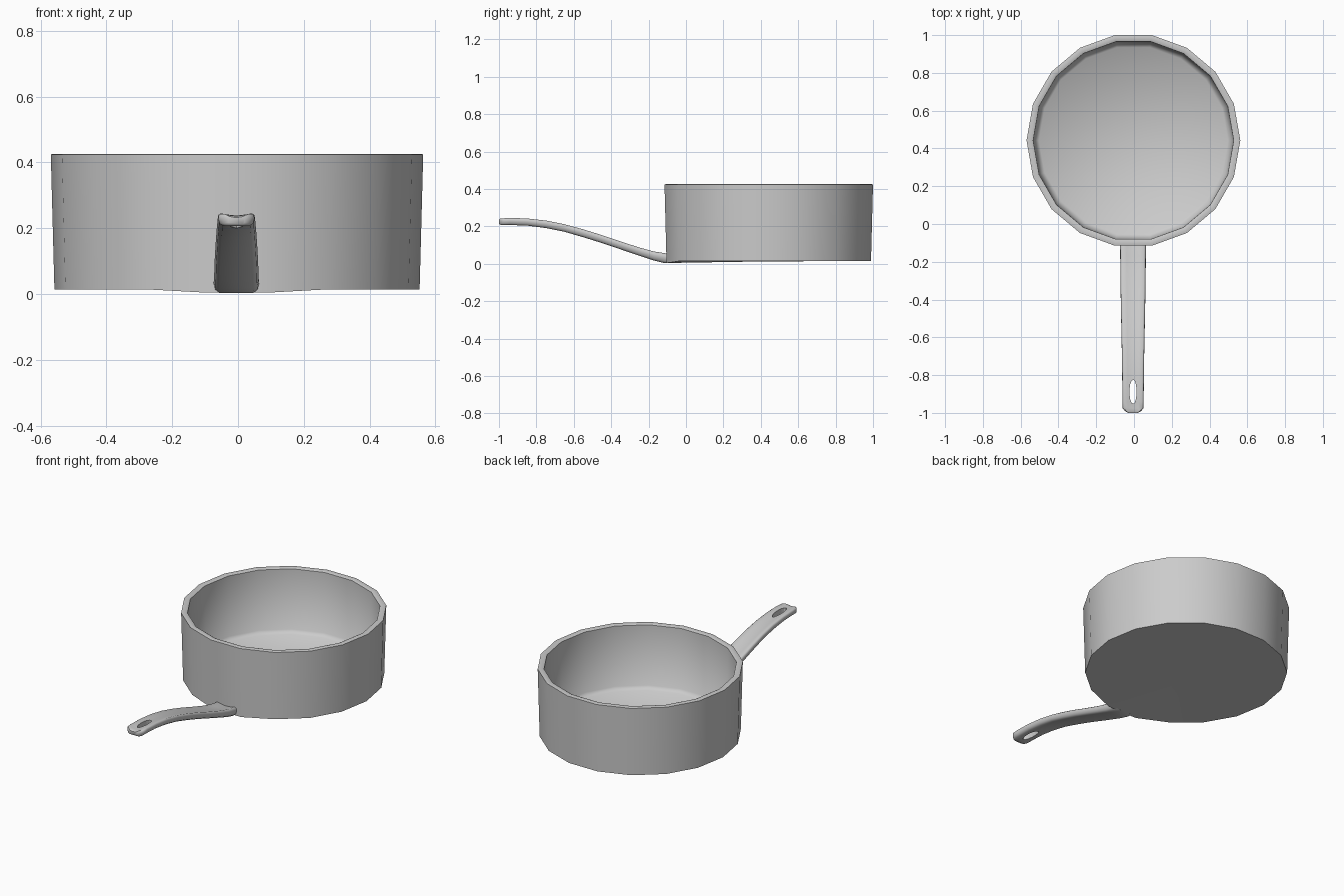
import bpy, bmesh, math

if "Cube" in bpy.data.objects:
    bpy.data.objects.remove(bpy.data.objects["Cube"])

CX, CY, SIDES = -0.003, 0.4425, 18


def finish(bm, name, angle):
    bmesh.ops.recalc_face_normals(bm, faces=bm.faces)
    mesh = bpy.data.meshes.new(name)
    bm.to_mesh(mesh)
    bm.free()
    obj = bpy.data.objects.new(name, mesh)
    bpy.context.collection.objects.link(obj)
    bpy.ops.object.select_all(action='DESELECT')
    obj.select_set(True)
    bpy.context.view_layer.objects.active = obj
    bpy.ops.object.shade_smooth_by_angle(angle=math.radians(angle))
    return obj


def bridge(bm, a, b):
    n = len(a)
    for i in range(n):
        j = (i + 1) % n
        bm.faces.new((a[i], a[j], b[j], b[i]))


# Pan bowl: 18-sided profile from outer base, over the rim, to the inner floor
profile = [(0.555, 0.014), (0.566, 0.424), (0.557, 0.426), (0.540, 0.426),
           (0.531, 0.422), (0.522, 0.060), (0.500, 0.040)]
bm = bmesh.new()
rings = []
for r, z in profile:
    rings.append([bm.verts.new((CX + r * math.cos(2 * math.pi * i / SIDES),
                                CY + r * math.sin(2 * math.pi * i / SIDES), z))
                  for i in range(SIDES)])
for a, b in zip(rings, rings[1:]):
    bridge(bm, a, b)
# base dips slightly where the handle joins
for i in (13, 14):
    rings[0][i].co.z = 0.004
hub = bm.verts.new((CX, CY, 0.013))
for i in range(SIDES):
    bm.faces.new((rings[0][i], hub, rings[0][(i + 1) % SIDES]))
bm.faces.new(rings[-1])
finish(bm, "pan_bowl", 50)

# Handle: rounded, slightly dished section lofted along an S-curve
# stations: y, mid height, half width, half thickness
stations = [(-0.09, 0.026, 0.069, 0.022), (-0.115, 0.030, 0.069, 0.027),
            (-0.17, 0.041, 0.068, 0.024), (-0.25, 0.065, 0.067, 0.022),
            (-0.35, 0.098, 0.066, 0.021), (-0.45, 0.132, 0.064, 0.021),
            (-0.55, 0.163, 0.062, 0.021), (-0.65, 0.191, 0.060, 0.020),
            (-0.75, 0.211, 0.058, 0.020), (-0.85, 0.223, 0.057, 0.019),
            (-0.94, 0.226, 0.056, 0.019), (-0.975, 0.225, 0.055, 0.018),
            (-0.99, 0.225, 0.043, 0.018), (-1.0, 0.224, 0.026, 0.012)]
section = [(0, 0.65), (0.5, 0.8), (0.85, 1), (0.97, 0.75), (1, 0.2),
           (0.93, -0.6), (0.75, -1)]
section += [(-x, z) for x, z in reversed(section) if x]
bm = bmesh.new()
loops = [[bm.verts.new((-0.005 + x * w, y, zc + z * t)) for x, z in section]
         for y, zc, w, t in stations]
for a, b in zip(loops, loops[1:]):
    bridge(bm, a, b)
bm.faces.new(loops[0])
bm.faces.new(loops[-1])
handle = finish(bm, "handle", 50)

# Hanging hole: elliptical cutter
bpy.ops.mesh.primitive_cylinder_add(vertices=14, radius=1, depth=0.3,
                                    location=(-0.005, -0.888, 0.22))
cutter = bpy.context.object
cutter.name = "hole_cutter"
cutter.scale = (0.019, 0.064, 1)
cutter.hide_render = True
cutter.hide_set(True)
cut = handle.modifiers.new("hanging_hole", 'BOOLEAN')
cut.operation = 'DIFFERENCE'
cut.solver = 'EXACT'
cut.object = cutter
